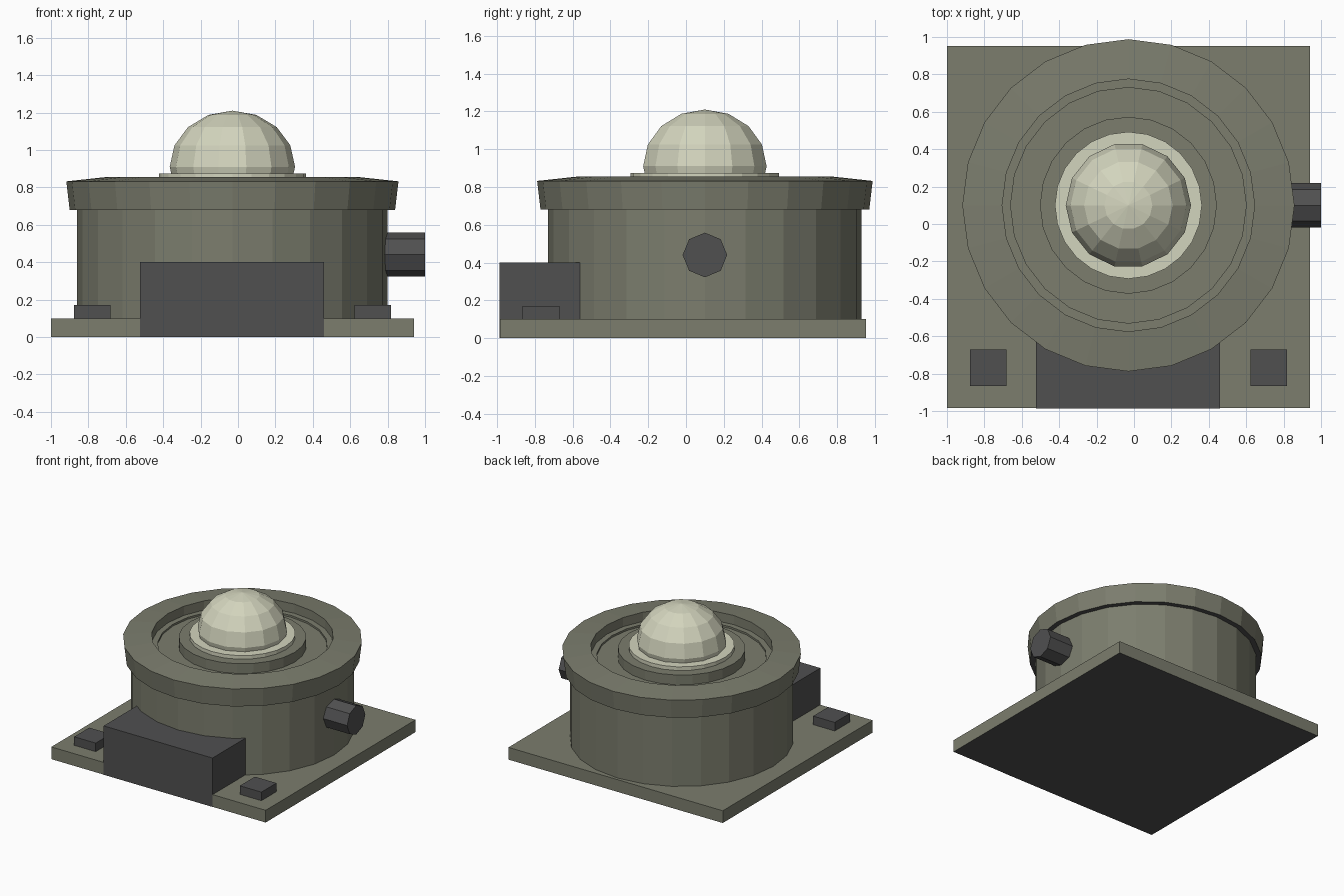
import bpy, bmesh, math
from mathutils import Matrix

if "Cube" in bpy.data.objects:
    bpy.data.objects.remove(bpy.data.objects["Cube"])

CX, CY = -0.03, 0.10          # axis of the round housing


def material(name, rgb):
    m = bpy.data.materials.new(name)
    m.diffuse_color = (*rgb, 1)
    m.use_nodes = True
    m.node_tree.nodes["Principled BSDF"].inputs["Base Color"].default_value = m.diffuse_color
    return m


OLIVE = material("olive grey", (0.20, 0.206, 0.155))
DARK = material("dark grey", (0.08, 0.08, 0.081))
CREAM = material("cream", (0.65, 0.66, 0.51))


def finish(bm, name, *mats):
    bmesh.ops.recalc_face_normals(bm, faces=bm.faces[:])
    # a second material goes on faces pointing straight down
    if len(mats) > 1:
        for f in bm.faces:
            f.normal_update()
            f.material_index = 1 if f.normal.z < -0.9 else 0
    me = bpy.data.meshes.new(name)
    bm.to_mesh(me)
    bm.free()
    for m in mats:
        me.materials.append(m)
    ob = bpy.data.objects.new(name, me)
    bpy.context.collection.objects.link(ob)
    return ob


def box(name, x0, x1, y0, y1, z0, z1, *mats):
    bm = bmesh.new()
    mat = Matrix.Translation(((x0 + x1) / 2, (y0 + y1) / 2, (z0 + z1) / 2)) \
        @ Matrix.Diagonal((x1 - x0, y1 - y0, z1 - z0, 1))
    bmesh.ops.create_cube(bm, size=1, matrix=mat)
    return finish(bm, name, *mats)


def lathe(name, profile, sides, *mats):
    """Turn an (r, z) profile around the housing axis and cap both ends."""
    bm = bmesh.new()
    rings = []
    for r, z in profile:
        rings.append([bm.verts.new((CX + r * math.sin(2 * math.pi * i / sides),
                                    CY + r * math.cos(2 * math.pi * i / sides), z))
                      for i in range(sides)])
    for a, b in zip(rings, rings[1:]):
        for i in range(sides):
            j = (i + 1) % sides
            bm.faces.new((a[i], a[j], b[j], b[i]))
    bm.faces.new(rings[0])
    bm.faces.new(rings[-1])
    return finish(bm, name, *mats)


# base plate with dark underside
box("base_plate", -1.0, 0.94, -0.985, 0.953, 0, 0.10, OLIVE, DARK)

# drum, flared rim and stepped recess
lathe("housing", [(0.83, 0.09), (0.83, 0.68), (0.87, 0.68), (0.888, 0.832),
                  (0.675, 0.855), (0.675, 0.78), (0.63, 0.78), (0.63, 0.765)],
      24, OLIVE, DARK)

# raised collar and pale seat under the dome
lathe("collar", [(0.473, 0.76), (0.473, 0.845)], 24, OLIVE)
lathe("dome_seat", [(0.393, 0.84), (0.393, 0.875)], 24, CREAM)

# low-poly dome, slightly squashed, sunk into its seat
bm = bmesh.new()
bmesh.ops.create_uvsphere(
    bm, u_segments=14, v_segments=8, radius=1,
    matrix=Matrix.Translation((CX, CY, 0.91)) @ Matrix.Diagonal((0.335, 0.335, 0.30, 1))
    @ Matrix.Rotation(math.pi / 2, 4, 'Z'))
finish(bm, "dome", CREAM)

# front control box and the two small feet blocks beside it
box("front_box", -0.525, 0.46, -0.987, -0.50, 0, 0.40, DARK)
for side in (-1, 1):
    x = CX + side * 0.75
    box("left_block" if side < 0 else "right_block",
        x - 0.0975, x + 0.0975, -0.865, -0.67, 0.09, 0.17, DARK)

# eight-sided side knob
bm = bmesh.new()
bmesh.ops.create_cone(
    bm, cap_ends=True, segments=8, radius1=0.118, radius2=0.118, depth=0.25,
    matrix=Matrix.Translation((0.875, CY, 0.44)) @ Matrix.Rotation(math.pi / 2, 4, 'Y'))
finish(bm, "side_knob", DARK)
